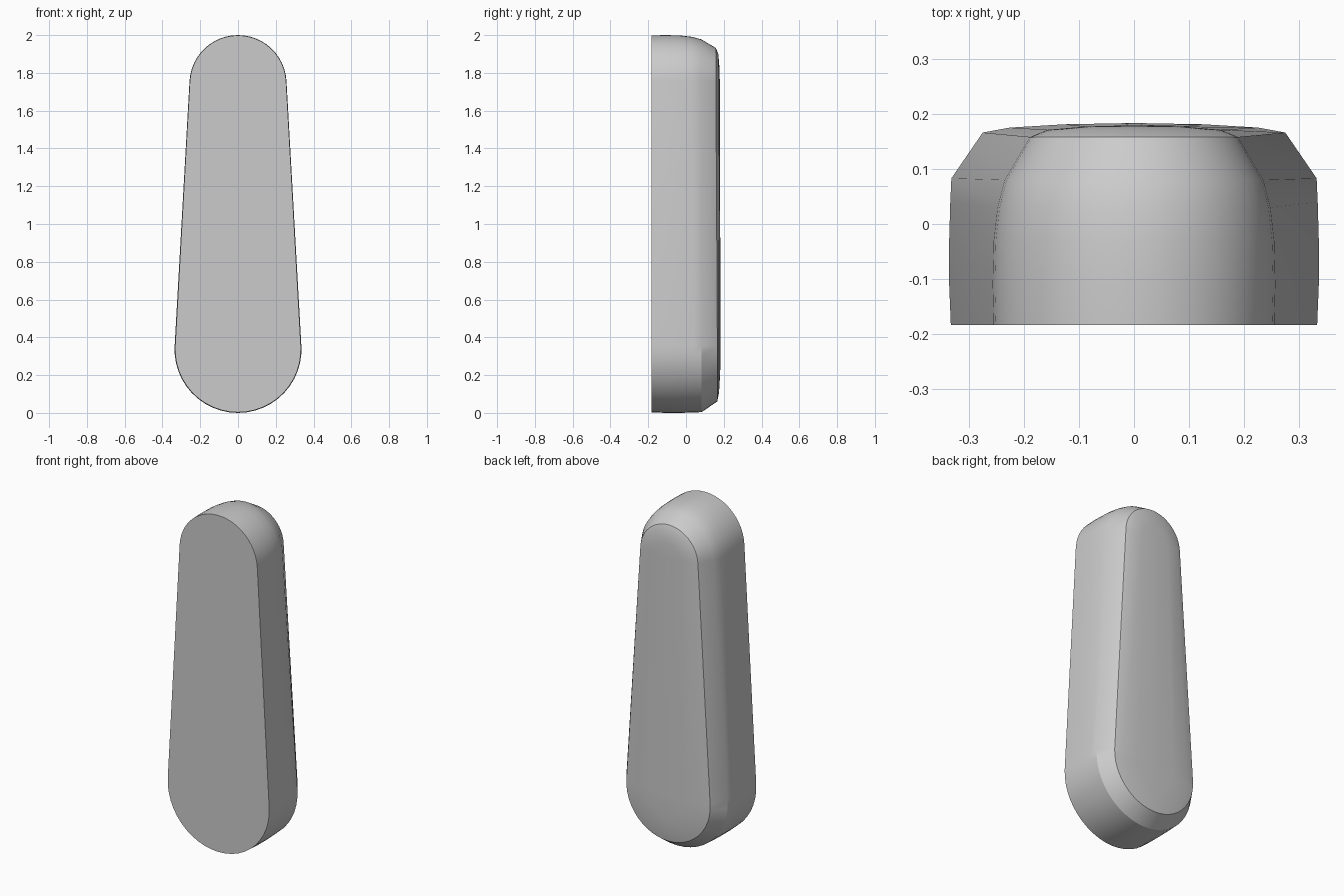
import bpy, bmesh, math

if "Cube" in bpy.data.objects:
    bpy.data.objects.remove(bpy.data.objects["Cube"], do_unlink=True)

grey = bpy.data.materials.new("plain grey")
grey.use_nodes = True
COLOUR = (0.6, 0.6, 0.6, 1)
grey.diffuse_color = COLOUR
grey.node_tree.nodes["Principled BSDF"].inputs["Base Color"].default_value = COLOUR

LOW_R, HIGH_R = 0.336, 0.257
LOW_Z, HIGH_Z = LOW_R, 2 - HIGH_R
STEPS = 24
TILT = math.asin((LOW_R - HIGH_R) / (HIGH_Z - LOW_Z))


def outline(low_inset, high_inset):
    """Tapered capsule in x and z: upper arc, then lower arc."""
    points = []
    for centre, radius, start, end in (
            (HIGH_Z, HIGH_R - high_inset, TILT, math.pi - TILT),
            (LOW_Z, LOW_R - low_inset, math.pi - TILT, 2 * math.pi + TILT)):
        for i in range(STEPS + 1):
            a = start + (end - start) * i / STEPS
            points.append((radius * math.cos(a), centre + radius * math.sin(a)))
    return points


# Cross-section from flat front to domed back:
# low depth, high depth, low inset, high inset
SECTION = [
    (-0.183, -0.183, 0.003, 0.002),
    (-0.11, -0.11, 0.0, 0.0),
    (-0.03, -0.03, 0.0, 0.002),
    (0.04, 0.03, 0.002, 0.009),
    (0.083, 0.08, 0.004, 0.022),
    (0.166, 0.158, 0.061, 0.068),
    (0.175, 0.171, 0.11, 0.10),
    (0.181, 0.177, 0.21, 0.17),
    (0.183, 0.179, 0.32, 0.245),
]

bm = bmesh.new()
rings = []
for low_y, high_y, low_in, high_in in SECTION:
    pts = outline(low_in, high_in)
    rings.append([bm.verts.new((x, high_y if i <= STEPS else low_y, z))
                  for i, (x, z) in enumerate(pts)])

# Side walls, bevel and dome
for a, b in zip(rings, rings[1:]):
    for i in range(len(a)):
        j = (i + 1) % len(a)
        bm.faces.new((a[i], a[j], b[j], b[i]))
# Flat front and the small strip closing the dome
bm.faces.new(rings[0])
bm.faces.new(rings[-1])
bmesh.ops.recalc_face_normals(bm, faces=bm.faces[:])

mesh = bpy.data.meshes.new("tapered_body")
bm.to_mesh(mesh)
bm.free()
mesh.materials.append(grey)
body = bpy.data.objects.new("tapered_body", mesh)
bpy.context.collection.objects.link(body)

bpy.ops.object.select_all(action='DESELECT')
body.select_set(True)
bpy.context.view_layer.objects.active = body
bpy.ops.object.shade_smooth_by_angle(angle=math.radians(30))
